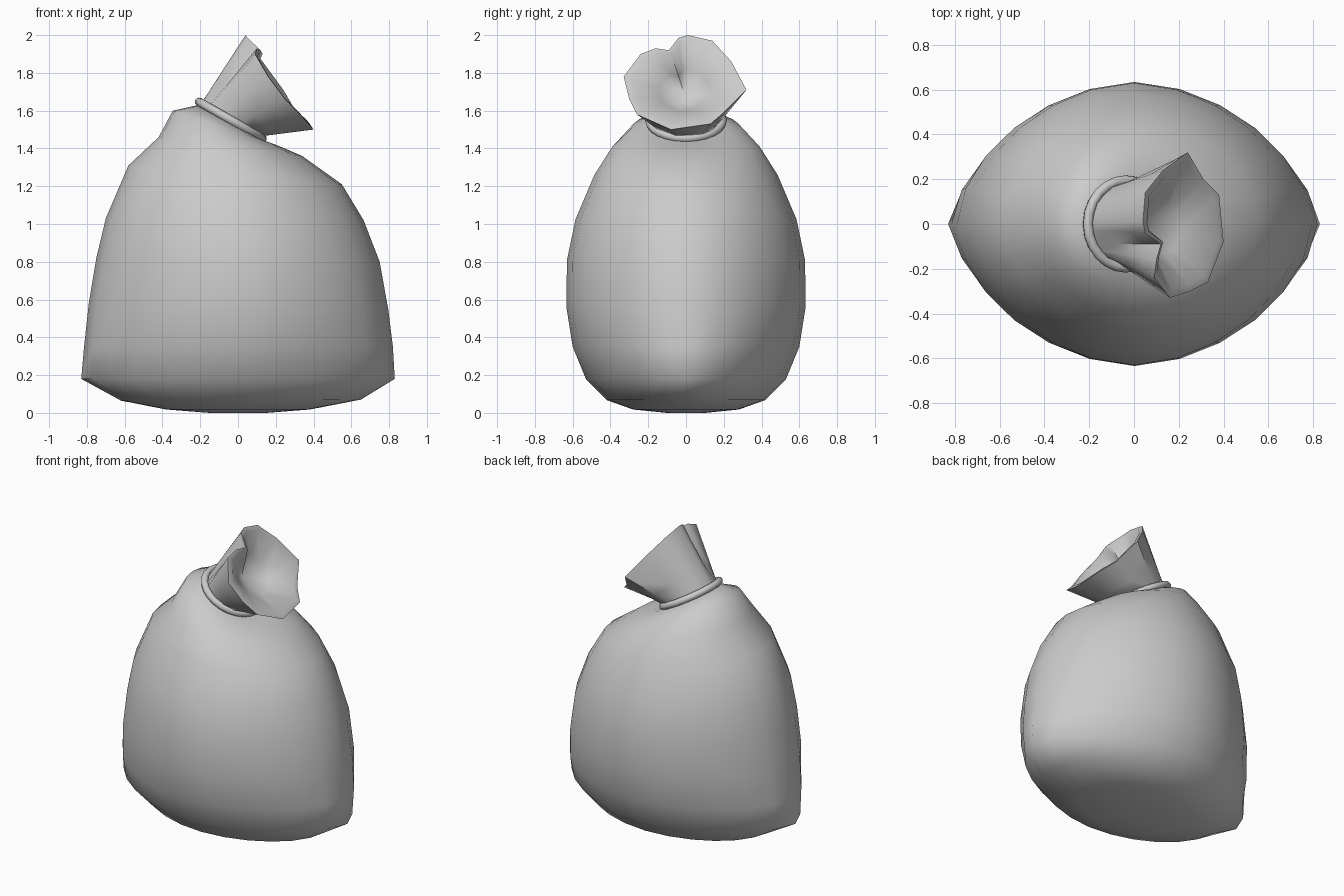
import bpy, bmesh, math
from mathutils import Vector

if "Cube" in bpy.data.objects:
    bpy.data.objects.remove(bpy.data.objects["Cube"])


def loft(name, rings, angle, cap_first=True, tip=None):
    # skin a list of closed rings; end in a flat cap or in a single tip point
    bm = bmesh.new()
    loops = [[bm.verts.new(p) for p in r] for r in rings]
    n = len(loops[0])
    for a, b in zip(loops, loops[1:]):
        for i in range(n):
            j = (i + 1) % n
            bm.faces.new((a[i], a[j], b[j], b[i]))
    if cap_first:
        bm.faces.new(loops[0][::-1])
    if tip is None:
        bm.faces.new(loops[-1])
    else:
        t = bm.verts.new(tip)
        for i in range(n):
            bm.faces.new((loops[-1][i], loops[-1][(i + 1) % n], t))
    bmesh.ops.recalc_face_normals(bm, faces=bm.faces)
    mesh = bpy.data.meshes.new(name)
    bm.to_mesh(mesh)
    bm.free()
    ob = bpy.data.objects.new(name, mesh)
    bpy.context.collection.objects.link(ob)
    smooth(ob, angle)
    return ob


def smooth(ob, angle):
    bpy.ops.object.select_all(action='DESELECT')
    ob.select_set(True)
    bpy.context.view_layer.objects.active = ob
    bpy.ops.object.shade_smooth_by_angle(angle=math.radians(angle))


# Sack body: left x, left z, right x, right z, half depth, roundness exponent
sections = [
    (-0.15, 0.00, 0.15, 0.00, 0.10, 2.0),
    (-0.38, 0.018, 0.38, 0.018, 0.28, 2.0),
    (-0.62, 0.065, 0.65, 0.07, 0.42, 1.9),
    (-0.83, 0.18, 0.83, 0.18, 0.53, 1.62),
    (-0.815, 0.35, 0.82, 0.35, 0.60, 1.72),
    (-0.79, 0.58, 0.795, 0.55, 0.634, 1.78),
    (-0.75, 0.82, 0.75, 0.80, 0.63, 1.8),
    (-0.70, 1.03, 0.665, 1.02, 0.585, 1.85),
    (-0.58, 1.31, 0.55, 1.21, 0.485, 1.9),
    (-0.42, 1.46, 0.34, 1.36, 0.39, 2.0),
    (-0.345, 1.60, 0.20, 1.42, 0.285, 2.0),
    (-0.21, 1.63, 0.13, 1.44, 0.19, 2.0),
]
SIDES = 24
rings = []
for xl, zl, xr, zr, depth, p in sections:
    ring = []
    for i in range(SIDES):
        a = 2 * math.pi * i / SIDES
        c, s = math.cos(a), math.sin(a)
        k = (abs(c) ** p + abs(s) ** p) ** (-1 / p)
        t = 0.5 + 0.5 * c * k
        ring.append((xl + (xr - xl) * t, depth * s * k, zl + (zr - zl) * t))
    rings.append(ring)
loft("sack_body", rings, 60)

# Tie cord round the tilted neck
tilt = math.radians(30)
neck = Vector((-0.038, 0, 1.55))
bpy.ops.mesh.primitive_torus_add(major_segments=24, minor_segments=8,
                                 major_radius=0.194, minor_radius=0.023,
                                 location=neck, rotation=(0, tilt, 0))
cord = bpy.context.object
cord.name = "tie_cord"
smooth(cord, 60)

# Flared, crumpled mouth above the tie
rim = [Vector(p) for p in (
    (.04, .01, 2.0), (.05, .14, 1.97), (.13, .24, 1.86), (.24, .32, 1.71),
    (.31, .20, 1.59), (.38, .13, 1.53), (.40, -.08, 1.50), (.33, -.26, 1.58),
    (.25, -.30, 1.66), (.16, -.33, 1.78), (.09, -.24, 1.90),
    (.10, -.16, 1.93), (.12, -.09, 1.92), (.05, -.04, 1.985))]
u = Vector((math.cos(tilt), 0, -math.sin(tilt)))
v = Vector((0, 1, 0))
center = Vector((0.21, 0, 1.75))
base = []
for p in rim:
    a = math.atan2((p - center).dot(v), (p - center).dot(u))
    base.append(neck + 0.18 * (u * math.cos(a) + v * math.sin(a)))
outer = [[b.lerp(p, t) for b, p in zip(base, rim)] for t in (0, 0.35, 0.75, 1)]
apex = Vector((0.03, 0, 1.665))
lip = [p.lerp(center, 0.11) for p in rim]
inner = [lip, [p.lerp(apex, 0.5) for p in lip]]
loft("sack_mouth", outer + inner, 50, tip=apex)
